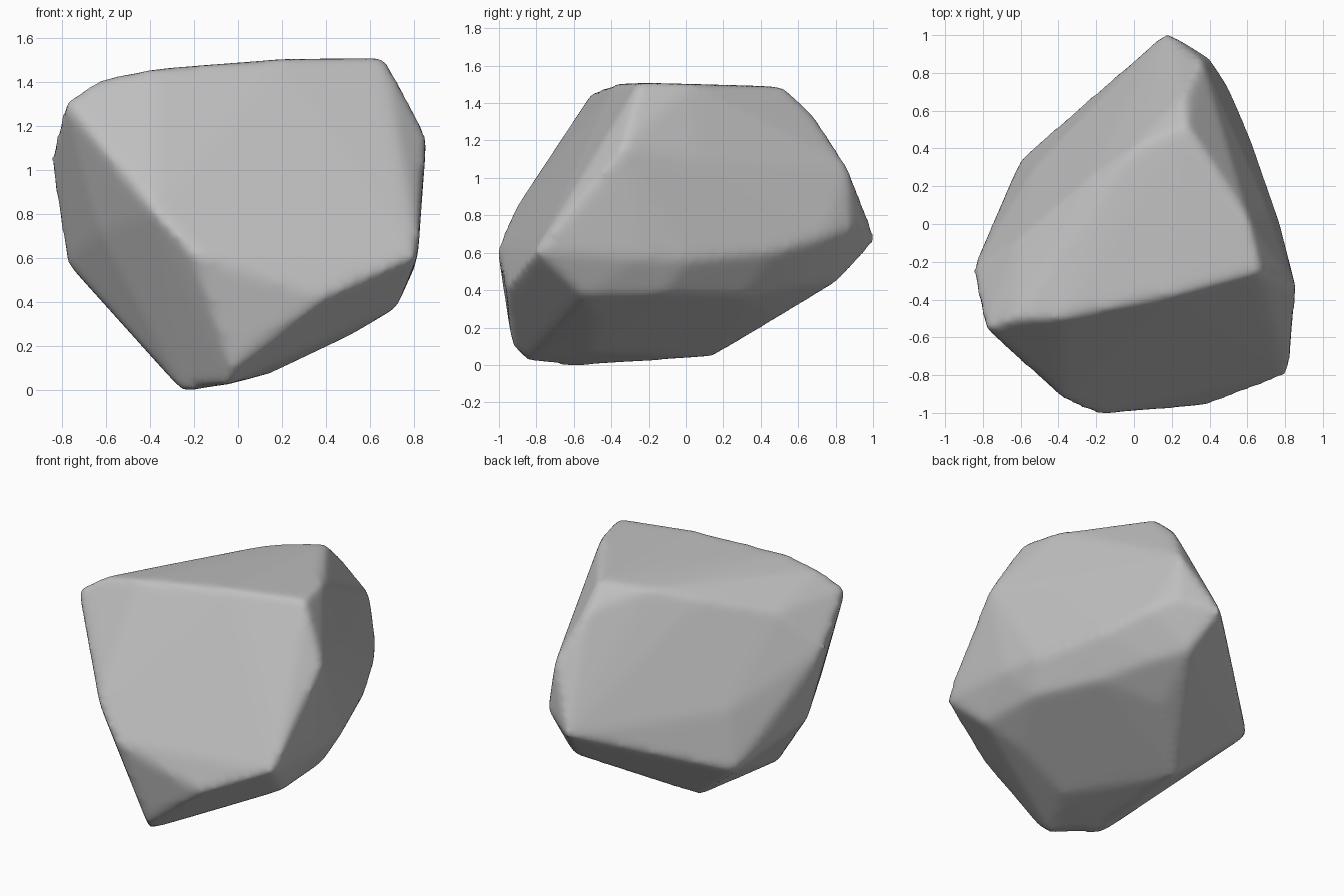
import bpy
import bmesh

cube = bpy.data.objects.get("Cube")
if cube:
    bpy.data.objects.remove(cube, do_unlink=True)

# Corner points of the boulder, grouped by side
keel = [(-.25, -.62, -.01), (-.05, -.86, .02), (-.02, -.93, .1),
        (.14, -.5, .07), (.5, -.47, .24), (-.2, .14, .04), (.16, .46, .26)]
front = [(-.2, -1.01, .62), (.4, -.96, .42), (.82, -.8, .61), (-.38, -.93, .81)]
right_flank = [(.72, -.55, .37), (.7, -.12, .38), (.52, .3, .37), (.38, .61, .42),
               (.86, -.34, 1.16), (.72, .06, 1.1), (.81, -.25, .57),
               (.77, .01, .56), (.61, .47, .6), (.5, .73, .68), (.4, .88, .73)]
tail = [(.17, 1.02, .67), (.25, .82, .45), (.36, .87, 1.05), (.26, .68, 1.35)]
left_flank = [(-.78, -.16, .58), (-.855, -.24, 1.05), (-.6, .35, .38),
              (-.71, .06, .54), (-.53, .3, .75), (-.22, .66, .53),
              (-.63, -.54, .72)]
crown = [(-.79, -.56, 1.31), (-.64, -.51, 1.41), (-.38, -.5, 1.46), (.2, -.38, 1.505),
         (.67, -.25, 1.51), (.61, .02, 1.5), (.28, .52, 1.49), (0, .4, 1.46),
         (-.25, .22, 1.39), (-.62, -.1, 1.28)]

# Faceted hull through the corners
bm = bmesh.new()
for p in keel + front + right_flank + tail + left_flank + crown:
    bm.verts.new(p)
bmesh.ops.convex_hull(bm, input=bm.verts[:])
loose = [v for v in bm.verts if not v.link_faces]
bmesh.ops.delete(bm, geom=loose, context='VERTS')
bmesh.ops.recalc_face_normals(bm, faces=bm.faces[:])
mesh = bpy.data.meshes.new("boulder")
bm.to_mesh(mesh)
bm.free()
boulder = bpy.data.objects.new("boulder", mesh)
bpy.context.collection.objects.link(boulder)

# Weathered, rounded edges
remesh = boulder.modifiers.new("even_grid", 'REMESH')
remesh.mode = 'VOXEL'
remesh.voxel_size = 0.025
remesh.use_smooth_shade = True
soften = boulder.modifiers.new("weathering", 'SMOOTH')
soften.factor = 0.5
soften.iterations = 12

# Stone colour
stone = bpy.data.materials.new("grey_stone")
stone.use_nodes = True
colour = (0.52, 0.52, 0.52, 1)
stone.diffuse_color = colour
stone.node_tree.nodes["Principled BSDF"].inputs["Base Color"].default_value = colour
mesh.materials.append(stone)
